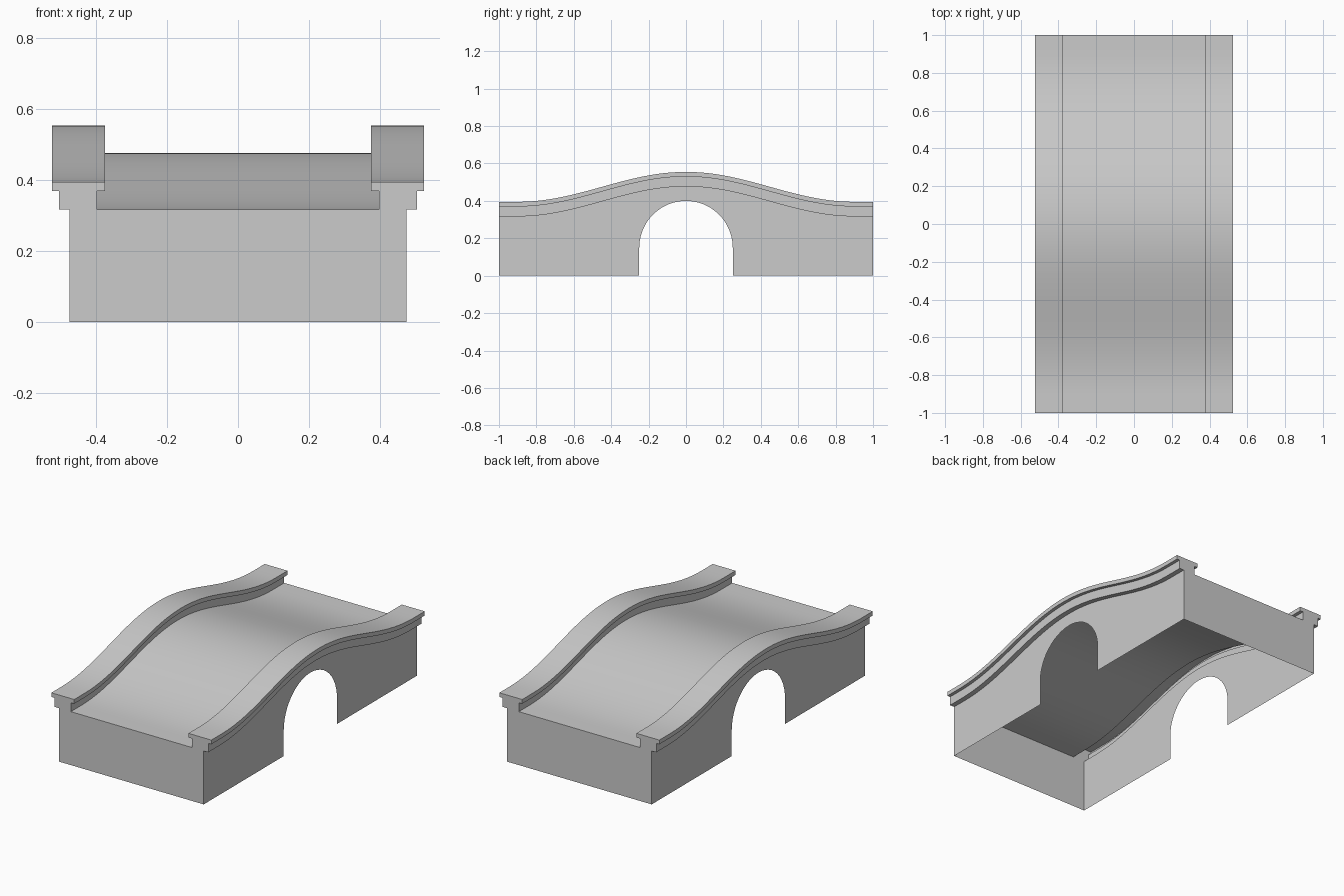
import bpy, bmesh
from math import cos, sin, pi, radians

if "Cube" in bpy.data.objects:
    bpy.data.objects.remove(bpy.data.objects["Cube"])

R, SPRING = 0.25, 0.15          # arch radius and springing height
DECK = 0.317                    # deck height at the ends
WALL = 0.475                    # half width of the side walls


def rise(y):
    """Hump of the bridge above its end height."""
    return 0.08 * (1 + cos(pi * min(abs(y) / 0.9, 1)))


# stations along the bridge, denser over the arch
arch = [R * cos(pi - i * pi / 24) for i in range(25)]
outer = [-1 + 0.75 * i / 20 for i in range(20)]
stations = outer + arch + [-y for y in reversed(outer)]


def make(name, faces):
    bm = bmesh.new()
    for f in faces:
        bm.faces.new([bm.verts.new(p) for p in f])
    bmesh.ops.remove_doubles(bm, verts=bm.verts, dist=1e-5)
    me = bpy.data.meshes.new(name)
    bm.to_mesh(me)
    bm.free()
    ob = bpy.data.objects.new(name, me)
    bpy.context.collection.objects.link(ob)
    bpy.context.view_layer.objects.active = ob
    bpy.ops.object.select_all(action='DESELECT')
    ob.select_set(True)
    bpy.ops.object.shade_smooth_by_angle(angle=radians(30))
    return ob


def sweep(profile):
    """Sweep an open x-z profile along the hump."""
    faces = []
    for y0, y1 in zip(stations, stations[1:]):
        for (xa, za), (xb, zb) in zip(profile, profile[1:]):
            faces.append([(xa, y0, za + rise(y0)), (xa, y1, za + rise(y1)),
                          (xb, y1, zb + rise(y1)), (xb, y0, zb + rise(y0))])
    return faces


def mirrored(faces):
    return [[(-x, y, z) for x, y, z in reversed(f)] for f in faces]


# stepped parapet, from the wall head over the coping to the deck
parapet = [(WALL, DECK), (0.505, DECK), (0.505, 0.37), (0.525, 0.37), (0.525, 0.395),
           (0.375, 0.395), (0.375, 0.37), (0.397, 0.37), (0.397, DECK)]
right = [f[::-1] for f in sweep(parapet)]
right = [f[::-1] for f in right]
make("right_parapet", right)
make("left_parapet", mirrored(right))

# road deck
make("deck", sweep([(0.397, DECK), (-0.397, DECK)]))


# thin side walls pierced by the arch
def arch_z(y):
    return SPRING + max(R * R - y * y, 0) ** 0.5


wall = []
for y0, y1 in zip(stations, stations[1:]):
    inside = abs((y0 + y1) / 2) < R
    b0, b1 = (arch_z(y0), arch_z(y1)) if inside else (0, 0)
    wall.append([(WALL, y0, b0), (WALL, y1, b1),
                 (WALL, y1, DECK + rise(y1)), (WALL, y0, DECK + rise(y0))])
make("right_wall", wall)
make("left_wall", mirrored(wall))

# end walls closing the full section
section = [(WALL, 0)] + parapet
section += [(-x, z) for x, z in reversed(section)]
front = [(x, -1, z) for x, z in section]
make("front_end_wall", [front])
make("back_end_wall", [[(x, 1, z) for x, y, z in reversed(front)]])
